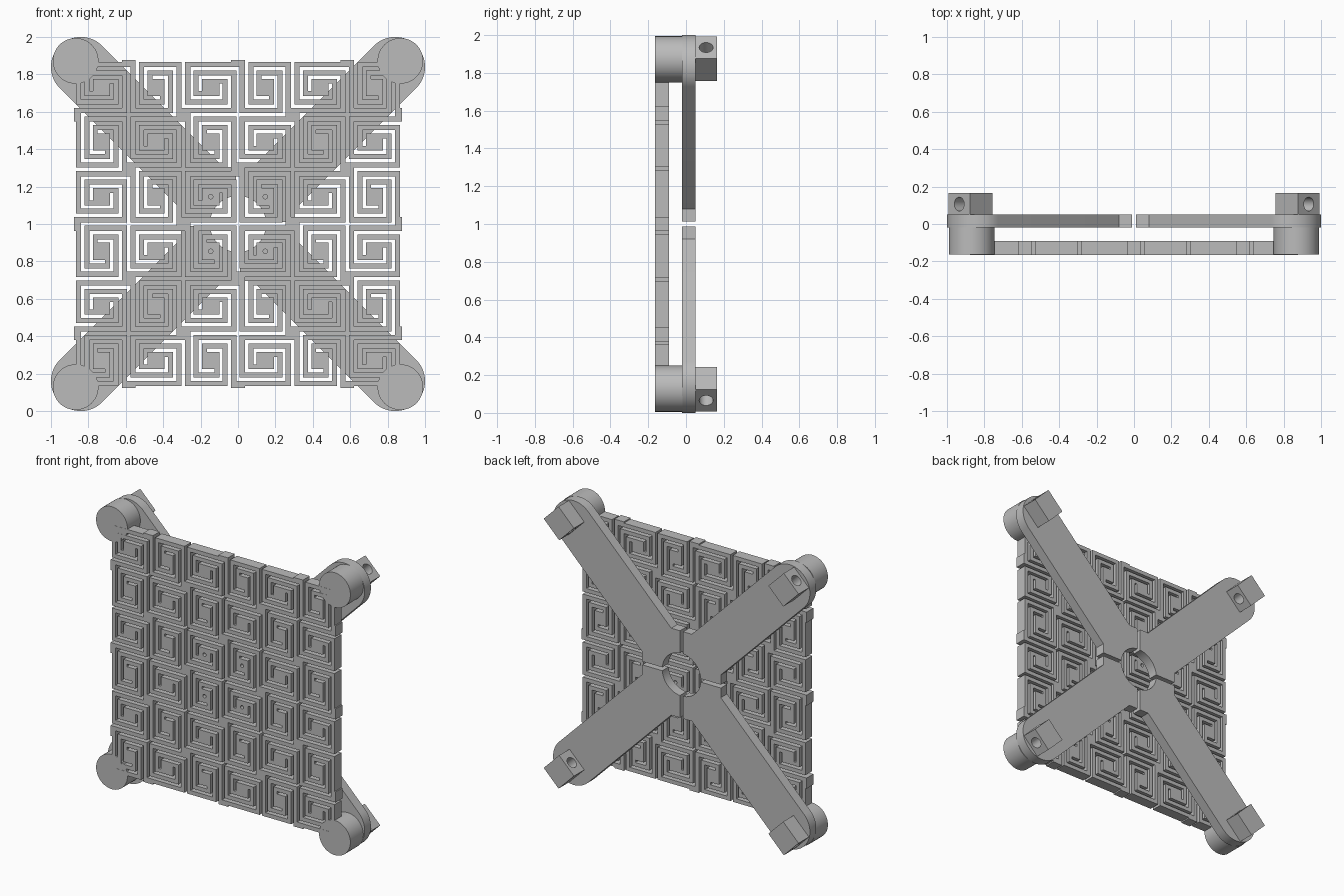
import bpy, bmesh, math
from mathutils import Vector

if "Cube" in bpy.data.objects:
    bpy.data.objects.remove(bpy.data.objects["Cube"])

grey = bpy.data.materials.new("plain_grey")
grey.diffuse_color = (0.5, 0.5, 0.5, 1)
grey.use_nodes = True
grey.node_tree.nodes["Principled BSDF"].inputs["Base Color"].default_value = grey.diffuse_color


def prism(name, loops, d0, d1, place):
    """Extrude edge-sharing CCW polygons from d0 to d1; place maps (u, v, d) to 3D."""
    bm = bmesh.new()
    verts, edges = {}, set()

    def vert(p, d):
        key = (round(p[0], 5), round(p[1], 5), d)
        if key not in verts:
            verts[key] = bm.verts.new(place(key[0], key[1], d))
        return verts[key]

    def k(p):
        return (round(p[0], 5), round(p[1], 5))

    for loop in loops:
        bm.faces.new([vert(p, d0) for p in loop])
        bm.faces.new([vert(p, d1) for p in reversed(loop)])
        for a, b in zip(loop, loop[1:] + loop[:1]):
            edges.add((k(a), k(b)))
    for a, b in edges:
        if (b, a) not in edges:          # open border: add a side wall
            bm.faces.new([vert(b, d0), vert(a, d0), vert(a, d1), vert(b, d1)])
    bmesh.ops.recalc_face_normals(bm, faces=bm.faces[:])
    mesh = bpy.data.meshes.new(name)
    bm.to_mesh(mesh)
    bm.free()
    mesh.materials.append(grey)
    ob = bpy.data.objects.new(name, mesh)
    bpy.context.collection.objects.link(ob)
    return ob


def arc(cx, cz, r, a0, a1, n):
    return [(cx + r * math.cos(math.radians(a0 + (a1 - a0) * i / n)),
             cz + r * math.sin(math.radians(a0 + (a1 - a0) * i / n))) for i in range(n + 1)]


def holed_rect(x0, x1, z0, z1, r):
    """Rectangle with a round hole in its middle, as four polygons."""
    cx, cz = (x0 + x1) / 2, (z0 + z1) / 2
    c = [(x1, z1), (x0, z1), (x0, z0), (x1, z0)]
    return [[c[q], c[(q + 1) % 4]] + arc(cx, cz, r, 135 + 90 * q, 45 + 90 * q, 6)
            for q in range(4)]


def front_plane(u, v, d):
    return Vector((u, d, v + 1.0))


# Spiral panel: 6 x 6 tiles, each cut by two interlocking square spiral slots
P, HW = 0.292, 0.009
A, B, C = 0.146, 0.10, 0.055
N = 6
segs = [(A, -A, A, B), (A, B, -B, B), (-B, B, -B, -C), (-B, -C, C, -C), (C, -C, C, 0.011),
        (-A, A, B, A)]
segs += [tuple(-v for v in s) for s in segs]
slots = [(min(a, c) - HW, max(a, c) + HW, min(b, d) - HW, max(b, d) + HW)
         for a, b, c, d in segs]
turned = [(-z1, -z0, x0, x1) for x0, x1, z0, z1 in slots]

breaks = set()
for x0, x1, z0, z1 in slots + turned:
    breaks.update(round(v, 5) for v in (x0, x1, z0, z1))
lines = {-A * N, A * N}
for i in range(N):
    lines.update(round((i - 2.5) * P + b, 5) for b in breaks)
lines = sorted(v for v in lines if abs(v) <= A * N + 1e-6)
# merge lines that coincide
lines = [v for n, v in enumerate(lines) if n == 0 or v - lines[n - 1] > 1e-4]


def is_solid(x, z):
    i, j = int((x + A * N) // P), int((z + A * N) // P)
    for di in (-1, 0, 1):                # slots of neighbours reach over the border
        for dj in (-1, 0, 1):
            ti, tj = i + di, j + dj
            u, v = x - (ti - 2.5) * P, z - (tj - 2.5) * P
            # row N-1 is the top row
            for x0, x1, z0, z1 in (slots if (ti + N - 1 - tj) % 2 == 0 else turned):
                if x0 < u < x1 and z0 < v < z1:
                    return False
    return True


cells = []
for x0, x1 in zip(lines, lines[1:]):
    for z0, z1 in zip(lines, lines[1:]):
        mx, mz = (x0 + x1) / 2, (z0 + z1) / 2
        if not is_solid(mx, mz):
            continue
        # pin holes in the four middle tiles
        if abs(abs(mx) - A) < 0.002 and abs(abs(mz) - A) < 0.002:
            cells += holed_rect(x0, x1, z0, z1, 0.012)
        else:
            cells.append([(x0, z0), (x1, z0), (x1, z1), (x0, z1)])
prism("spiral_panel", cells, -0.165, -0.09, front_plane)

# Arm outline for the upper right quarter
G, HUB, HOLE, END = 0.012, 0.306, 0.15, 0.84
gap = math.degrees(math.asin(G / HOLE))
arm = ([(HUB, G), (HUB, 0.08)] + arc(END, END, 0.16, -45, 135, 32) +
       [(0.08, HUB), (G, HUB)] + arc(0, 0, HOLE, 90 - gap, gap, 16))

smooth = []
for sx, xname in ((-1, "left"), (1, "right")):
    for sz, zname in ((-1, "lower"), (1, "upper")):
        tag = zname + "_" + xname

        def mirrored(u, v, d, sx=sx, sz=sz):
            return Vector((sx * u, d, 1 + sz * v))

        def radial(u, v, d, sx=sx, sz=sz):
            h = math.sqrt(0.5)
            return Vector((sx * h * (d - u), v, 1 + sz * h * (d + u)))

        # diagonal arm behind the panel
        smooth.append(prism("arm_" + tag, [arm], -0.02, 0.05, mirrored))
        # round spacer between arm and panel corner
        disc = arc(0.868, 0.872, 0.122, 0, 360, 48)[:-1]
        smooth.append(prism("spacer_" + tag, [disc], -0.164, -0.018, mirrored))
        # drilled block on the back of the arm tip
        smooth.append(prism("block_" + tag, holed_rect(-0.0815, 0.0815, 0.048, 0.165, 0.037),
                            1.152, 1.3216, radial))

for ob in smooth:
    ob.select_set(True)
bpy.context.view_layer.objects.active = smooth[0]
bpy.ops.object.shade_smooth_by_angle(angle=math.radians(30))
